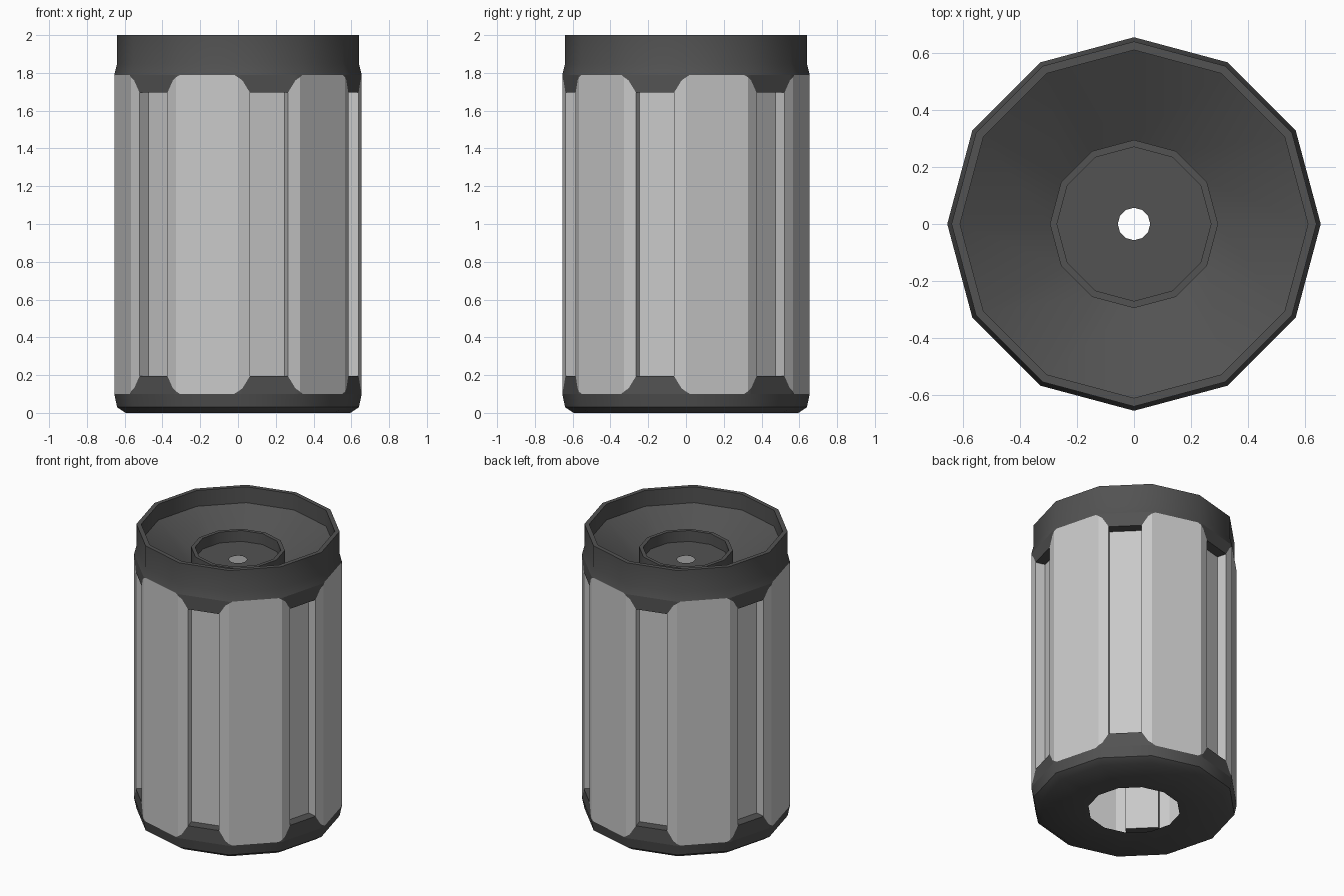
import bpy, bmesh, math
from mathutils import Vector

if "Cube" in bpy.data.objects:
    bpy.data.objects.remove(bpy.data.objects["Cube"])

R = 0.655                      # corner radius of the 12-sided body
APO = R * math.cos(math.radians(15))
HALF = R * math.sin(math.radians(15))
GROOVE, DEPTH = 0.104, 0.066   # groove half width and depth
ZSUM = 1.89                    # low + high panel edge heights


def material(name, v):
    m = bpy.data.materials.new(name)
    m.diffuse_color = (v, v, v, 1)
    m.use_nodes = True
    m.node_tree.nodes["Principled BSDF"].inputs["Base Color"].default_value = m.diffuse_color
    return m


light = material("light grey", 0.58)
dark = material("dark grey", 0.085)


def make(name, faces, mat, smooth=None):
    bm = bmesh.new()
    for f in faces:
        bm.faces.new([bm.verts.new(p) for p in f])
    bmesh.ops.remove_doubles(bm, verts=bm.verts[:], dist=0.0005)
    me = bpy.data.meshes.new(name)
    bm.to_mesh(me)
    bm.free()
    ob = bpy.data.objects.new(name, me)
    bpy.context.collection.objects.link(ob)
    me.materials.append(mat)
    if smooth:
        bpy.ops.object.select_all(action='DESELECT')
        ob.select_set(True)
        bpy.context.view_layer.objects.active = ob
        bpy.ops.object.shade_smooth_by_angle(angle=math.radians(smooth))
    return ob


def lathe(profile):
    faces = []
    ang = [math.radians(30 * i) for i in range(13)]
    for (r0, z0), (r1, z1) in zip(profile, profile[1:]):
        for a, b in zip(ang, ang[1:]):
            faces.append([(r * math.cos(t), r * math.sin(t), z)
                          for r, z, t in ((r0, z0, a), (r0, z0, b), (r1, z1, b), (r1, z1, a))])
    return faces


def on_face(deg, t, inset=0.0):
    a = math.radians(deg)
    n, s = Vector((math.cos(a), math.sin(a))), Vector((-math.sin(a), math.cos(a)))
    return n * (APO - inset) + s * t


# perimeter: (point, low edge height, is groove floor), six grooves
path = []
for k in range(6):
    a = 45 + 60 * k
    path += [(on_face(a, -GROOVE), 0.195, False),
             (on_face(a, -GROOVE, DEPTH), 0.195, True),
             (on_face(a, GROOVE, DEPTH), 0.195, True),
             (on_face(a, GROOVE), 0.195, False),
             (on_face(a, 0.145), 0.13, False),
             (on_face(a, HALF), 0.113, False),
             (on_face(a + 30, -HALF + 0.022), 0.10, False),
             (on_face(a + 30, HALF - 0.022), 0.10, False),
             (on_face(a + 30, HALF), 0.113, False),
             (on_face(a + 60, -0.145), 0.13, False)]


def at(p, z):
    return (p.x, p.y, z)


# light panels and grooves
walls = []
for (p, z, _), (q, w, _) in zip(path, path[1:] + path[:1]):
    walls.append([at(p, z), at(q, w), at(q, ZSUM - w), at(p, ZSUM - z)])
make("body_panels", walls, light)

# dark toothed edges above and below the panels
low, high = [], []
outer = [e for e in path if not e[2]]
for (p, z, _), (q, w, _) in zip(outer, outer[1:] + outer[:1]):
    lo, hi = [at(p, 0.1), at(q, 0.1)], [at(p, ZSUM - z)]
    if w > 0.1:
        lo.append(at(q, w))
        hi.append(at(q, ZSUM - w))
    if z > 0.1:
        lo.append(at(p, z))
    hi += [at(q, ZSUM - 0.1)]
    if z > 0.1:
        hi.append(at(p, ZSUM - 0.1))
    if len(lo) > 2:
        low.append(lo)
        high.append(hi)
# ledges closing the groove ends
for k in range(6):
    e0, f0, f1, e1 = [e[0] for e in path[10 * k:10 * k + 4]]
    low.append([at(p, 0.195) for p in (e0, e1, f1, f0)])
    high.append([at(p, ZSUM - 0.195) for p in (f0, f1, e1, e0)])

# bottom cap with open hole
low += lathe([(0.29, 0), (0.595, 0), (0.64, 0.03), (R, 0.1)])
make("bottom_cap", low, dark, 35)

# top cap: rim, bowl, raised ring and pierced disc
high += lathe([(R, 1.79), (0.64, 1.85), (0.64, 2.0), (0.61, 2.0), (0.61, 1.89),
               (0.295, 1.71), (0.295, 1.855), (0.27, 1.855), (0.27, 1.78), (0.057, 1.78)])
make("top_cap", high, dark, 35)
